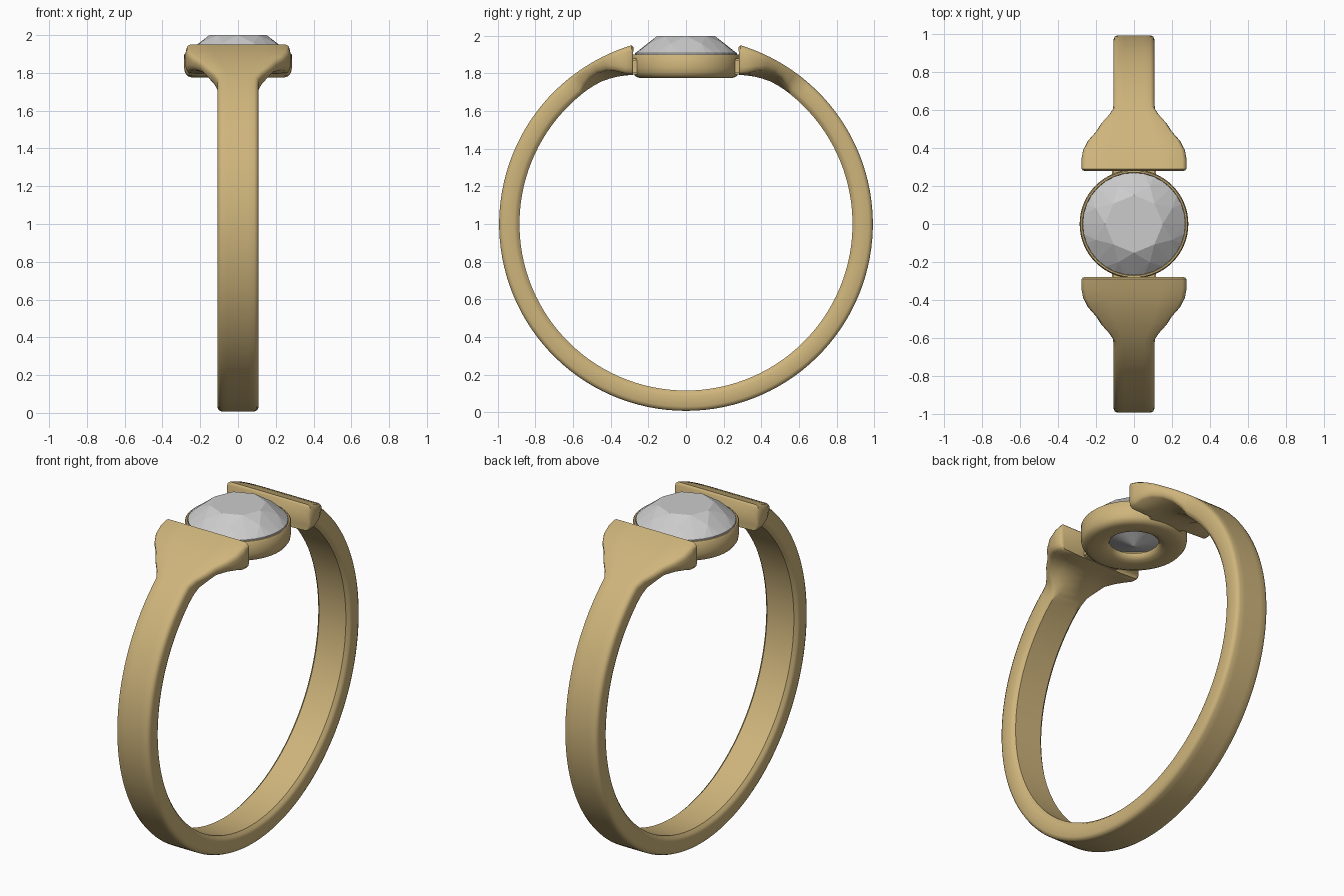
import bpy, bmesh, math

if "Cube" in bpy.data.objects:
    bpy.data.objects.remove(bpy.data.objects["Cube"])

gold = bpy.data.materials.new("gold")
gold.diffuse_color = (0.62, 0.46, 0.20, 1)
gold.use_nodes = True
gold.node_tree.nodes["Principled BSDF"].inputs["Base Color"].default_value = gold.diffuse_color
CZ, R_OUT, R_IN, HALF = 1.0, 0.993, 0.885, 0.108


def finish(name, bm, mat=None, smooth=True):
    bmesh.ops.recalc_face_normals(bm, faces=bm.faces)
    mesh = bpy.data.meshes.new(name)
    bm.to_mesh(mesh)
    bm.free()
    ob = bpy.data.objects.new(name, mesh)
    bpy.context.collection.objects.link(ob)
    if mat:
        mesh.materials.append(mat)
    if smooth:
        bpy.context.view_layer.objects.active = ob
        ob.select_set(True)
        bpy.ops.object.shade_smooth_by_angle(angle=math.radians(50))
        ob.select_set(False)
    return ob


def skin(bm, rings, closed):
    # join successive vertex rings with quads
    n = len(rings[0])
    pairs = list(zip(rings, rings[1:] + rings[:1])) if closed else list(zip(rings, rings[1:]))
    for a, b in pairs:
        for i in range(n):
            j = (i + 1) % n
            bm.faces.new((a[i], a[j], b[j], b[i]))


def circle(r, a):
    return (r * math.sin(a), CZ + r * math.cos(a))


# Shank with flared shoulders: stations of (half width, outer yz, inner yz, underside scoop)
def on_outer(y):
    return (y, CZ + math.sqrt(R_OUT ** 2 - y * y))


shoulder = [
    (0.268, 0.280, (0.282, 1.792), 0.00, -0.012),
    (0.276, 0.290, (0.290, 1.792), 0.00, 0),
    (0.277, 0.340, (0.325, 1.789), 0.05, 0),
    (0.268, 0.395, (0.365, 1.783), 0.20, 0),
    (0.243, 0.445, (0.405, 1.773), 0.34, 0),
    (0.200, 0.495, (0.448, 1.758), 0.40, 0),
    (0.172, 0.540, (0.487, 1.737), 0.36, 0),
    (0.132, 0.585, (0.523, 1.714), 0.20, 0),
    (0.110, 0.620, (0.553, 1.691), 0.00, 0),
]
stations = []
for w, y, inner, lift, drop in shoulder:
    oy, oz = on_outer(y)
    stations.append((w, (oy, oz + drop), inner, lift))
a0 = math.asin(0.62 / R_OUT)
for i in range(1, 49):
    a = a0 + (math.pi - a0) * i / 48
    stations.append((HALF, circle(R_OUT, a), circle(R_IN, a), 0))
stations += [(w, (-o[0], o[1]), (-n[0], n[1]), l) for w, o, n, l in stations[-2::-1]]

bm = bmesh.new()
rings = []
for w, o, n, lift in stations:
    extra = max(w - HALF, 0)
    half = [(w * 0.5, 1), (w - 0.022, 1), (w - 0.007, 0.94), (w, 0.80),
            (w, 0.26 + lift), (w - 0.006, 0.12 + lift), (w - 0.018, 0.03 + lift),
            (0.088 + extra * 0.4, lift * 0.75), (0.07, 0)]
    section = half + [(-x, t) for x, t in reversed(half)]
    rings.append([bm.verts.new((x, n[0] + (o[0] - n[0]) * t, n[1] + (o[1] - n[1]) * t))
                  for x, t in section])
skin(bm, rings, False)
bm.faces.new(rings[0])
bm.faces.new(rings[-1])
finish("band_with_shoulders", bm, gold)

# Bezel cup: turned profile with an open base
profile = [(0.272, 1.902), (0.280, 1.902), (0.285, 1.896), (0.286, 1.83), (0.281, 1.802),
           (0.268, 1.784), (0.245, 1.775), (0.19, 1.775), (0.155, 1.782), (0.135, 1.797),
           (0.132, 1.812), (0.150, 1.822), (0.262, 1.885)]
bm = bmesh.new()
SEG = 64
rings = [[bm.verts.new((r * math.cos(math.tau * k / SEG), r * math.sin(math.tau * k / SEG), z))
          for r, z in profile] for k in range(SEG)]
skin(bm, rings, True)
finish("bezel", bm, gold)

# Small bridges joining bezel and shoulders
for side, name in ((1, "back_bridge"), (-1, "front_bridge")):
    bm = bmesh.new()
    bmesh.ops.create_cube(bm, size=1)
    for v in bm.verts:
        v.co.x *= 0.23
        v.co.y = side * 0.273 + v.co.y * 0.04
        v.co.z = 1.838 + v.co.z * 0.085
    bmesh.ops.bevel(bm, geom=bm.edges[:], offset=0.008, segments=2, affect='EDGES')
    finish(name, bm, gold)

# Brilliant cut gem: hull of facet corner rings
bm = bmesh.new()
for count, r, z, turn in ((8, 0.152, 2.0, 0), (8, 0.218, 1.957, 0.5), (32, 0.270, 1.908, 0),
                          (32, 0.270, 1.899, 0), (8, 0.12, 1.832, 0.5), (1, 0, 1.778, 0)):
    for k in range(count):
        a = math.tau * (k + turn) / count
        bm.verts.new((r * math.cos(a), r * math.sin(a), z))
bmesh.ops.convex_hull(bm, input=bm.verts[:])
bmesh.ops.dissolve_limit(bm, angle_limit=0.01, verts=bm.verts[:], edges=bm.edges[:])
finish("gem", bm, None, False)
